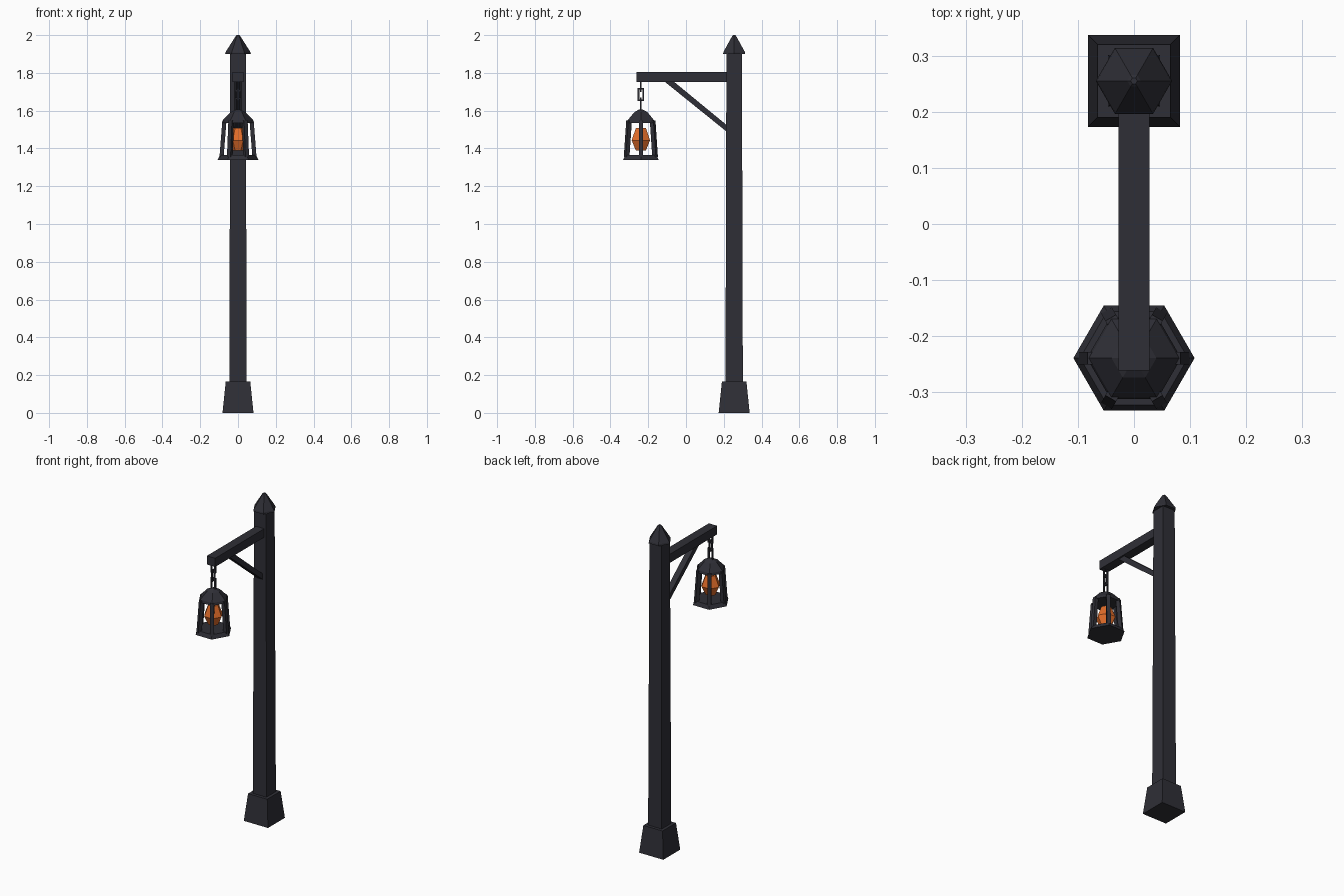
import bpy, bmesh, math
from mathutils import Vector

if "Cube" in bpy.data.objects:
    bpy.data.objects.remove(bpy.data.objects["Cube"])


def material(name, rgb):
    m = bpy.data.materials.new(name)
    m.diffuse_color = (*rgb, 1)
    m.use_nodes = True
    m.node_tree.nodes["Principled BSDF"].inputs["Base Color"].default_value = m.diffuse_color
    return m


IRON = material("dark_iron", (0.028, 0.028, 0.037))
GLOW = material("orange_glow", (0.75, 0.15, 0.022))
POST_Y, LAMP_Y = 0.255, -0.239


def finish(name, bm, mat):
    bmesh.ops.recalc_face_normals(bm, faces=bm.faces)
    me = bpy.data.meshes.new(name)
    bm.to_mesh(me)
    bm.free()
    me.materials.append(mat)
    ob = bpy.data.objects.new(name, me)
    bpy.context.collection.objects.link(ob)
    return ob


def loft(name, rings, mat):
    """Skin a list of equal-length point rings and cap both ends."""
    bm = bmesh.new()
    vs = [[bm.verts.new(p) for p in r] for r in rings]
    n = len(vs[0])
    for a, b in zip(vs, vs[1:]):
        for i in range(n):
            j = (i + 1) % n
            bm.faces.new((a[i], a[j], b[j], b[i]))
    bm.faces.new(vs[0])
    bm.faces.new(vs[-1])
    return finish(name, bm, mat)


def turned(name, profile, y, mat, n=6, rot=0.0):
    """Flat-sided stack of (radius, z) rings around a vertical axis."""
    ang = [rot + 2 * math.pi * i / n for i in range(n)]
    return loft(name, [[(r * math.cos(a), y + r * math.sin(a), z) for a in ang]
                       for r, z in profile], mat)


def square(name, profile, y, mat):
    return turned(name, [(h * math.sqrt(2), z) for h, z in profile], y, mat, 4, math.pi / 4)


def side_plate(name, outline, half, mat):
    """Extrude a (y, z) outline across x."""
    return loft(name, [[(x, y, z) for y, z in outline] for x in (-half, half)], mat)


# Post: flared foot, tapered shaft, hexagonal finial
square("post_foot", [(0.082, 0), (0.065, 0.165)], POST_Y, IRON)
square("post_shaft", [(0.046, 0.16), (0.041, 1.91)], POST_Y, IRON)
turned("post_cap", [(0.068, 1.9), (0.066, 1.91), (0.012, 1.995), (0.006, 2.0)], POST_Y, IRON)

# Arm and diagonal brace
side_plate("arm", [(-0.261, 1.751), (0.23, 1.751), (0.23, 1.804), (-0.261, 1.804)], 0.028, IRON)
side_plate("brace", [(-0.115, 1.755), (0.22, 1.485), (0.22, 1.52), (-0.066, 1.755)], 0.018, IRON)


# Chain: three rectangular links, the middle one turned a quarter
def link(name, z0, z1, turned_quarter):
    w, t = 0.017, 0.009
    bm = bmesh.new()
    loops = []
    for hw, a, b in ((w, z0, z1), (w - t, z0 + t, z1 - t)):
        for d in (-t / 2, t / 2):
            loop = []
            for u, z in ((-hw, a), (hw, a), (hw, b), (-hw, b)):
                x, y = (d, u) if turned_quarter else (u, d)
                loop.append(bm.verts.new((x, LAMP_Y + y, z)))
            loops.append(loop)
    o0, o1, i0, i1 = loops
    for p, q in ((o0, o1), (o1, i1), (i1, i0), (i0, o0)):
        for k in range(4):
            m = (k + 1) % 4
            bm.faces.new((p[k], p[m], q[m], q[k]))
    finish(name, bm, IRON)


link("chain_link_top", 1.70, 1.765, False)
link("chain_link_middle", 1.65, 1.72, True)
link("chain_link_bottom", 1.59, 1.67, False)

# Lantern: roof, floor, six leaning bars, glowing core
turned("lantern_roof", [(0.084, 1.535), (0.08, 1.55), (0.04, 1.592), (0.014, 1.605)], LAMP_Y, IRON)
turned("lantern_floor", [(0.108, 1.34), (0.096, 1.364)], LAMP_Y, IRON)
for i in range(6):
    a = math.pi * i / 3
    out = Vector((math.cos(a), math.sin(a), 0))
    side = Vector((-math.sin(a), math.cos(a), 0)) * 0.011
    rings = []
    for r, z in ((0.098, 1.355), (0.083, 1.548)):
        c = Vector((0, LAMP_Y, z))
        rings.append([c + out * r - side, c + out * r + side,
                      c + out * (r - 0.022) + side, c + out * (r - 0.022) - side])
    loft(f"lantern_bar_{i + 1}", rings, IRON)
turned("lantern_glow", [(0.03, 1.388), (0.056, 1.443), (0.031, 1.507)], LAMP_Y, GLOW)
